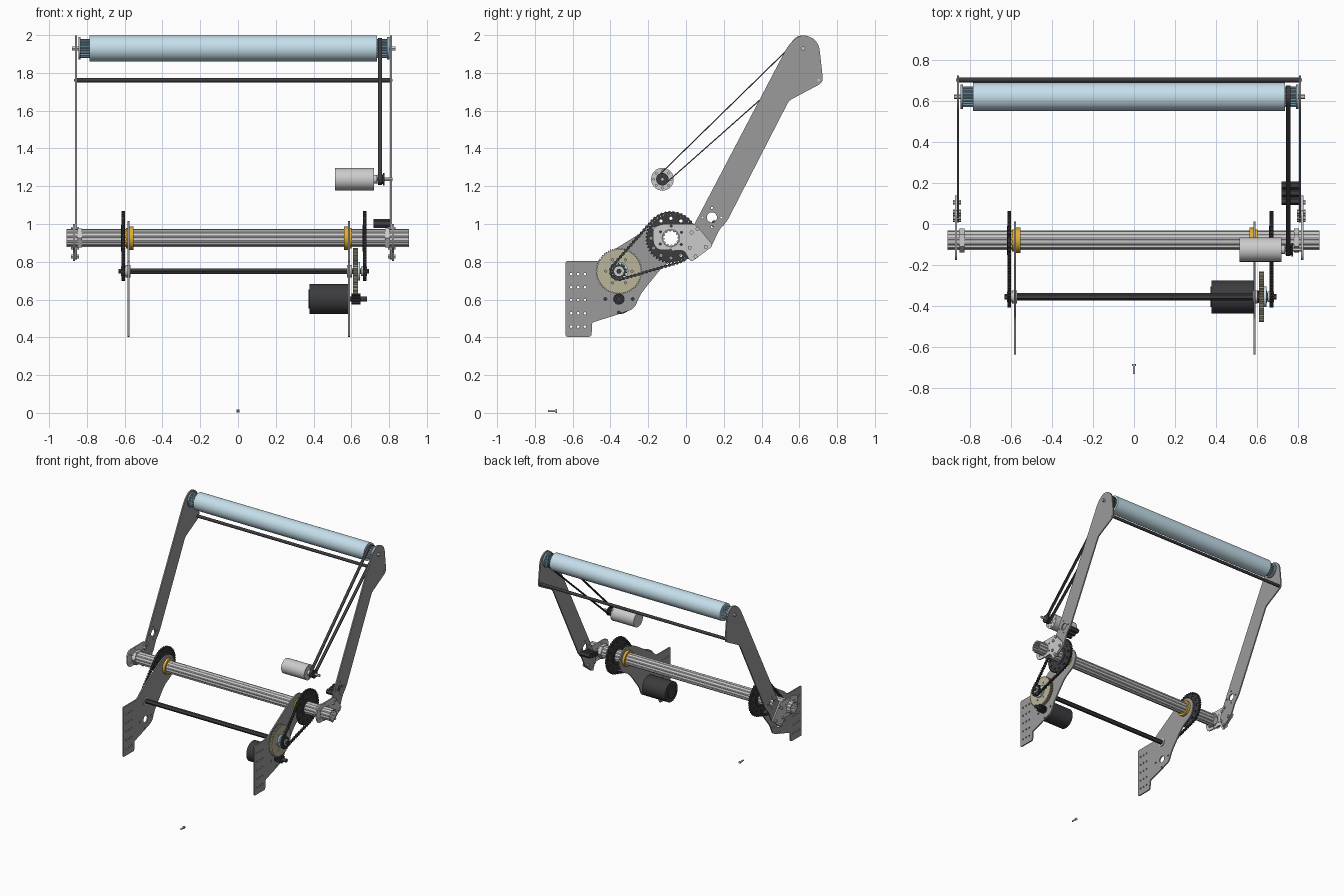
import bpy, bmesh
from math import sin, cos, pi, atan2, acos, hypot, radians
from mathutils import Matrix

if "Cube" in bpy.data.objects:
    bpy.data.objects.remove(bpy.data.objects["Cube"])

# local profile (u, v) -> world (y, z), extruded along world x
AXES = Matrix(((0, 0, 1, 0), (1, 0, 0, 0), (0, 1, 0, 0), (0, 0, 0, 1)))


def material(name, rgb):
    m = bpy.data.materials.new(name)
    m.diffuse_color = (*rgb, 1)
    m.use_nodes = True
    m.node_tree.nodes["Principled BSDF"].inputs["Base Color"].default_value = m.diffuse_color
    return m


BLUE = material("pale_blue", (0.56, 0.74, 0.83))
BLUE2 = material("hub_blue", (0.28, 0.45, 0.56))
DARK = material("dark", (0.045, 0.045, 0.05))
GOLD = material("gold", (0.75, 0.42, 0.03))
TAN = material("tan", (0.5, 0.46, 0.32))
LIGHT = material("light", (0.62, 0.62, 0.62))
PLATE = material("plate", (0.33, 0.33, 0.33))


def prism(name, loops, x0, x1, mat=None, bevel=0):
    """Extrude closed y-z outlines (inner loops are holes) from x0 to x1."""
    cu = bpy.data.curves.new(name, 'CURVE')
    cu.dimensions, cu.fill_mode = '2D', 'BOTH'
    cu.extrude = abs(x1 - x0) / 2
    for loop in loops:
        sp = cu.splines.new('POLY')
        sp.points.add(len(loop) - 1)
        for p, (u, v) in zip(sp.points, loop):
            p.co = (u, v, 0, 1)
        sp.use_cyclic_u = True
    tmp = bpy.data.objects.new(name, cu)
    me = bpy.data.meshes.new_from_object(tmp)
    bpy.data.objects.remove(tmp)
    me.transform(Matrix.Translation(((x0 + x1) / 2, 0, 0)) @ AXES)
    bm = bmesh.new()
    bm.from_mesh(me)
    bmesh.ops.remove_doubles(bm, verts=bm.verts, dist=1e-5)
    bmesh.ops.recalc_face_normals(bm, faces=bm.faces)
    for f in bm.faces:
        f.smooth = True
    bm.to_mesh(me)
    bm.free()
    me.set_sharp_from_angle(angle=radians(32))
    me.materials.clear()
    if mat:
        me.materials.append(mat)
    ob = bpy.data.objects.new(name, me)
    bpy.context.collection.objects.link(ob)
    if bevel:
        b = ob.modifiers.new("edge", 'BEVEL')
        b.width, b.segments, b.limit_method = bevel, 2, 'ANGLE'
        b.angle_limit = radians(50)
    return ob


def circle(c, r, n=32):
    return [(c[0] + r * cos(2 * pi * i / n), c[1] + r * sin(2 * pi * i / n)) for i in range(n)]


def ring(c, radius, r, n, start=0.0):
    """n small circles on a bolt circle."""
    return [circle(p, r, 10) for p in
            [(c[0] + radius * cos(start + 2 * pi * i / n), c[1] + radius * sin(start + 2 * pi * i / n))
             for i in range(n)]]


def gear(c, r, teeth, depth):
    pts = []
    for i in range(teeth):
        for f, rr in ((0, r - depth), (0.3, r - depth), (0.5, r), (0.8, r)):
            a = 2 * pi * (i + f) / teeth
            pts.append((c[0] + rr * cos(a), c[1] + rr * sin(a)))
    return pts


def rounded(points):
    """Polygon of (y, z, corner radius) with softened corners."""
    out = []
    for i, (x, y, r) in enumerate(points):
        (ax, ay, _), (bx, by, _) = points[i - 1], points[(i + 1) % len(points)]
        la, lb = hypot(ax - x, ay - y), hypot(bx - x, by - y)
        ra, rb = min(r, la * 0.45) / la, min(r, lb * 0.45) / lb
        p, q = (x + (ax - x) * ra, y + (ay - y) * ra), (x + (bx - x) * rb, y + (by - y) * rb)
        for k in range(6):
            t = k / 5
            out.append(tuple((1 - t) ** 2 * p[j] + 2 * t * (1 - t) * (x, y)[j] + t * t * q[j] for j in (0, 1)))
    return out


def belt(c1, r1, c2, r2, n=24):
    """Outline wrapped tightly round two circles."""
    a = atan2(c2[1] - c1[1], c2[0] - c1[0])
    phi = acos((r1 - r2) / hypot(c2[0] - c1[0], c2[1] - c1[1]))
    arcs = ((c1, r1, a + phi, a + 2 * pi - phi), (c2, r2, a - phi, a + phi))
    return [(c[0] + r * cos(s + (e - s) * i / n), c[1] + r * sin(s + (e - s) * i / n))
            for c, r, s, e in arcs for i in range(n + 1)]


def along(loop, pitch):
    """Evenly spaced points along a closed outline."""
    segs = list(zip(loop, loop[1:] + loop[:1]))
    total = sum(hypot(q[0] - p[0], q[1] - p[1]) for p, q in segs)
    step = total / int(total / pitch)
    out, d = [], 0.0
    for p, q in segs:
        length = hypot(q[0] - p[0], q[1] - p[1])
        while d < length:
            out.append((p[0] + (q[0] - p[0]) * d / length, p[1] + (q[1] - p[1]) * d / length))
            d += step
        d -= length
    return out[:int(total / pitch)]


TUBE, SHAFT, ROLL = (-0.08, 0.925), (-0.355, 0.75), (0.62, 1.93)
MOTOR, SMALL, BAR = (-0.355, 0.603), (-0.125, 1.237), (0.702, 1.762)

# roller with ribbed end hubs, axle and upper crossbar
prism("roller", [circle(ROLL, 0.069, 64), circle(ROLL, 0.045)], -0.785, 0.735, BLUE)
for side, a, b in (("left", -0.845, -0.765), ("right", 0.725, 0.802)):
    prism(side + "_roller_hub", [gear(ROLL, 0.05, 18, 0.008)], a, b, BLUE2)
    prism(side + "_roller_flange", [circle(ROLL, 0.06)], (a - 0.0) if a < 0 else b - 0.012,
          a + 0.012 if a < 0 else b, BLUE2)
prism("roller_axle", [circle(ROLL, 0.012, 6)], -0.878, 0.833)
prism("upper_crossbar", [circle(BAR, 0.012, 20)], -0.853, 0.808, DARK)

# splined pivot tube
prism("pivot_tube", [gear(TUBE, 0.048, 12, 0.004), gear(TUBE, 0.041, 12, 0.006)], -0.908, 0.905, LIGHT)

# arms, pivot brackets and their bolts
arm = rounded([(0.61, 2.005, 0.05), (0.675, 1.985, 0.03), (0.705, 1.945, 0.03), (0.727, 1.75, 0.03),
               (0.545, 1.653, 0.02), (0.215, 1.01, 0.03), (0.175, 0.97, 0.03), (0.14, 0.89, 0.02),
               (0.04, 0.805, 0.02), (0.0, 0.90, 0.03), (0.05, 1.01, 0.03), (0.545, 1.955, 0.06)])
bracket = rounded([(-0.175, 0.98, 0.03), (-0.13, 1.0, 0.03), (0.05, 1.0, 0.02), (0.145, 0.885, 0.02),
                   (0.025, 0.797, 0.02), (-0.01, 0.86, 0.02), (-0.15, 0.862, 0.03), (-0.175, 0.90, 0.03)])
for side, x, s in (("left", -0.857, -1), ("right", 0.809, 1)):
    holes = [circle((0.137, 1.035), 0.027)] + ring((0.137, 1.035), 0.05, 0.006, 4, pi / 2)
    prism(side + "_arm", [arm] + holes, x - 0.005, x + 0.005, PLATE)
    prism(side + "_pivot_bracket", [bracket, circle(TUBE, 0.046)] + ring(TUBE, 0.064, 0.006, 6, 0.5),
          x + s * 0.006, x + s * 0.016, LIGHT)
    prism(side + "_pivot_collar", [circle(TUBE, 0.058, 6), circle(TUBE, 0.044)], x - s * 0.03, x - s * 0.006, LIGHT)
    for i, p in enumerate(((0.05, 0.828), (0.105, 0.88), (0.03, 0.955), (0.06, 0.975), (0.02, 0.875))):
        prism(f"{side}_bracket_bolt_{i}", [circle(p, 0.011, 6)], x - s * 0.014, x + s * 0.026)
    prism(side + "_crossbar_bolt", [circle(BAR, 0.008, 6)], x, x + s * 0.01)

# stand-offs inside the right arm
for i, p in enumerate(((0.112, 0.995), (0.152, 1.0), (0.188, 1.008))):
    prism(f"standoff_{i}", [circle(p, 0.02, 6)], 0.718, 0.805, DARK)

# base side plates with mounting holes and gold bearings
side_plate = rounded([(-0.637, 0.803, 0.01), (-0.637, 0.403, 0.01), (-0.50, 0.403, 0.015), (-0.497, 0.478, 0.01),
                      (-0.275, 0.55, 0.03), (-0.24, 0.63, 0.03), (-0.115, 0.785, 0.05), (0.0, 0.84, 0.07),
                      (0.02, 0.95, 0.07), (-0.06, 1.025, 0.07), (-0.17, 0.995, 0.06), (-0.42, 0.84, 0.05),
                      (-0.46, 0.803, 0.02)])
grid = [circle((y, z), 0.007, 10) for y in (-0.608, -0.571, -0.535) for z in (0.735, 0.665, 0.597, 0.527, 0.457)]
mount = [circle(MOTOR, 0.028)] + ring(MOTOR, 0.072, 0.008, 3, pi)[:1] + ring(MOTOR, 0.072, 0.008, 4, 0)[:1] \
    + ring(MOTOR, 0.072, 0.008, 4, -pi / 2)[:1]
for side, x, s in (("left", -0.58, -1), ("right", 0.588, 1)):
    prism(side + "_side_plate", [side_plate, circle(TUBE, 0.052)] + grid + mount, x - 0.005, x + 0.005, PLATE)
    prism(side + "_bearing_flange", [circle(TUBE, 0.062), circle(TUBE, 0.046)], x - s * 0.026, x - s * 0.005, GOLD)
    prism(side + "_bearing", [circle(TUBE, 0.054), circle(TUBE, 0.046)], x - s * 0.005, x + s * 0.014, GOLD)
    prism(side + "_shaft_bearing", [circle(SHAFT, 0.032)], x - s * 0.01, x + s * 0.015)

# chain drives: large sprocket, small sprocket, chain
for side, x in (("left", -0.608), ("right", 0.67)):
    s = 1 if x > 0 else -1
    prism(side + "_large_sprocket", [gear(TUBE, 0.135, 44, 0.009), circle(TUBE, 0.047)] + ring(TUBE, 0.105, 0.009, 12),
          x - 0.005, x + 0.005, DARK)
    prism(side + "_sprocket_hub", [circle(TUBE, 0.07), circle(TUBE, 0.047)], x - 0.011, x + 0.009, DARK)
    prism(side + "_small_sprocket", [gear(SHAFT, 0.043, 14, 0.008)], x - 0.005, x + 0.005, DARK)
    prism(side + "_small_sprocket_hub", [circle(SHAFT, 0.026)], x - s * 0.02, x + s * 0.012)
    prism(side + "_shaft_bolt", [circle(SHAFT, 0.014, 6)], x, x + s * 0.024, DARK)
    prism(side + "_chain_band", [belt(SHAFT, 0.048, TUBE, 0.139), belt(SHAFT, 0.04, TUBE, 0.131)],
          x - 0.005, x + 0.005, DARK)
    links = along(belt(SHAFT, 0.044, TUBE, 0.135), 0.021)
    prism(side + "_chain_links", [circle(p, 0.009, 8) for p in links], x - 0.009, x + 0.009, DARK)

# drive shaft, large tan gear, pinion and drive motor
prism("drive_shaft", [circle(SHAFT, 0.018, 6)], -0.61, 0.67, DARK)
prism("drive_gear", [gear(SHAFT, 0.123, 60, 0.007)] + ring(SHAFT, 0.07, 0.006, 6), 0.609, 0.634, TAN)
prism("drive_gear_hub", [circle(SHAFT, 0.05)] + ring(SHAFT, 0.038, 0.005, 6), 0.634, 0.645, BLUE)
prism("pinion", [gear(MOTOR, 0.03, 12, 0.008)], 0.6, 0.648, DARK)
prism("pinion_shaft", [circle(MOTOR, 0.014, 16)], 0.58, 0.683, DARK)
prism("drive_motor", [circle(MOTOR, 0.08, 48)], 0.378, 0.583, DARK, 0.012)
prism("drive_motor_cap", [circle(MOTOR, 0.05)], 0.372, 0.39, DARK)

# roller motor, pulleys and belt
prism("roller_motor", [circle(SMALL, 0.059, 48)], 0.513, 0.712, LIGHT, 0.008)
prism("roller_motor_face", [circle(SMALL, 0.06, 48)] + ring(SMALL, 0.046, 0.005, 8), 0.71, 0.72, LIGHT)
prism("roller_motor_boss", [circle(SMALL, 0.022)], 0.718, 0.735)
prism("roller_motor_shaft", [circle(SMALL, 0.01, 6)], 0.72, 0.818)
prism("motor_pulley", [gear(SMALL, 0.026, 16, 0.004)], 0.738, 0.772, DARK)
prism("motor_pulley_flange", [circle(SMALL, 0.033)], 0.768, 0.775, DARK)
prism("roller_belt", [belt(SMALL, 0.031, ROLL, 0.056), belt(SMALL, 0.025, ROLL, 0.05)], 0.74, 0.763, DARK)

# loose bolt lying in front, along y
for name, a, b, r in (("loose_bolt_shank", -0.73, -0.69, 0.006), ("loose_bolt_head", -0.692, -0.682, 0.01)):
    bolt = prism(name, [circle((0, 0), r, 12)], a, b)
    bolt.data.transform(Matrix.Translation((0, 0, 0.01)) @ Matrix.Rotation(pi / 2, 4, 'Z'))
